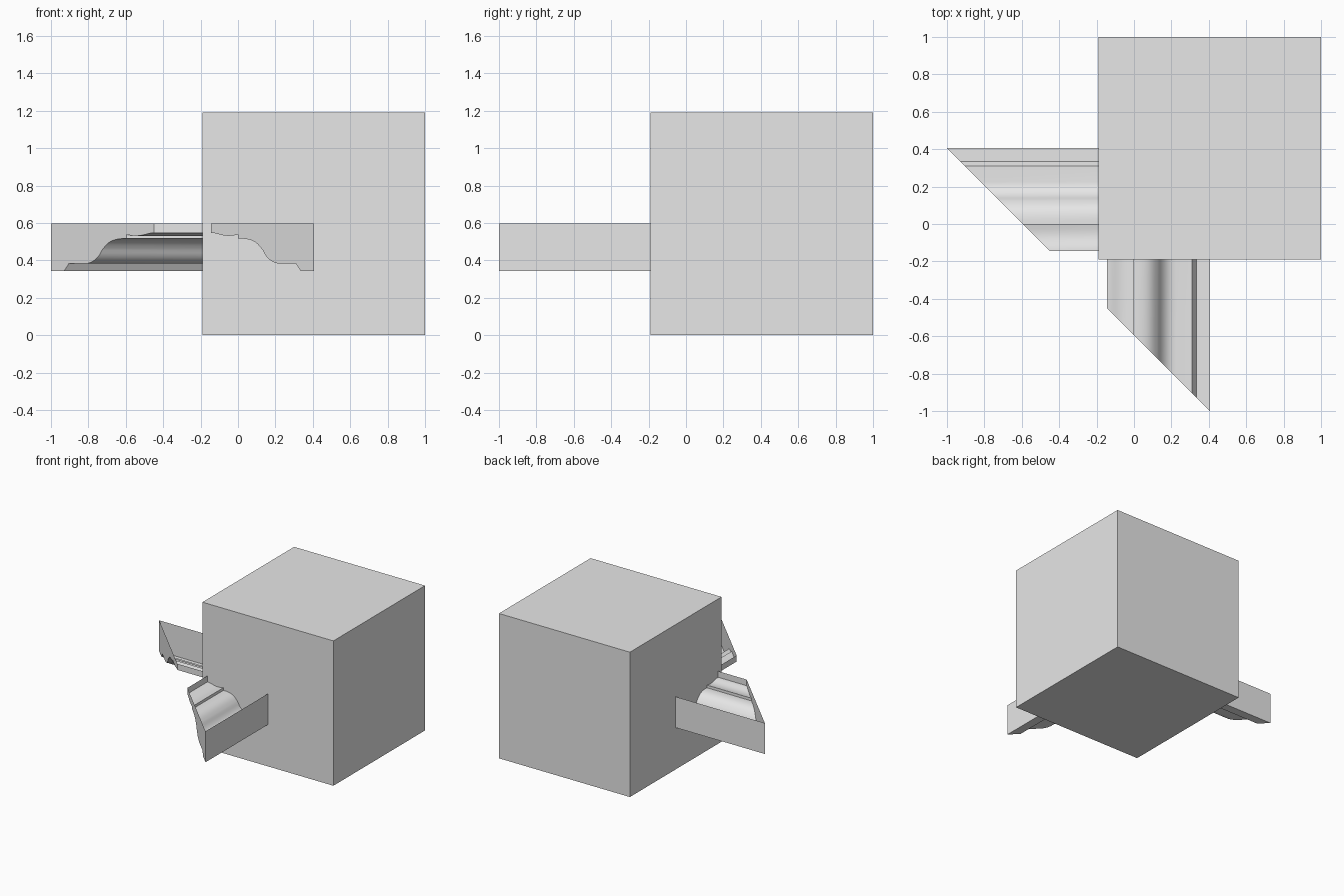
import bpy
import bmesh
import math
from mathutils import Vector
from mathutils.geometry import interpolate_bezier

if "Cube" in bpy.data.objects:
    bpy.data.objects.remove(bpy.data.objects["Cube"], do_unlink=True)

# Single plain grey
grey = bpy.data.materials.new("plain grey")
grey.use_nodes = True
colour = (0.8, 0.8, 0.8, 1)
grey.diffuse_color = colour
grey.node_tree.nodes["Principled BSDF"].inputs["Base Color"].default_value = colour

BLOCK_MIN, BLOCK_SIZE = -0.19, 1.19
MITRE = -0.595      # both mitres lie on x + y = MITRE


def finish(bm, name):
    mesh = bpy.data.meshes.new(name)
    bmesh.ops.recalc_face_normals(bm, faces=bm.faces)
    bm.to_mesh(mesh)
    bm.free()
    mesh.materials.append(grey)
    obj = bpy.data.objects.new(name, mesh)
    bpy.context.collection.objects.link(obj)
    return obj


def bezier(a, b, c, d, steps):
    points = [Vector((u, z, 0)) for u, z in (a, b, c, d)]
    return [(p.x, p.y) for p in interpolate_bezier(*points, steps)]


# Moulding section: inner lip, shallow cove, step, S-curve, fillet, outer wall
profile = [(-0.145, 0.597)]
profile += bezier((-0.145, 0.547), (-0.1, 0.548), (-0.08, 0.518), (0, 0.538), 9)
profile += bezier((0, 0.516), (0.085, 0.52), (0.105, 0.49), (0.132, 0.455), 10)
profile += bezier((0.132, 0.455), (0.155, 0.405), (0.185, 0.385), (0.225, 0.382), 10)[1:]
profile += [(0.31, 0.382), (0.335, 0.343), (0.405, 0.343), (0.405, 0.597)]


def moulding(name, swap):
    """Open-topped trough with a capped mitre, running into the block."""
    bm = bmesh.new()

    def ring(along):
        verts = []
        for u, z in profile:
            v = along(u)
            verts.append(bm.verts.new((v, u, z) if swap else (u, v, z)))
        return verts

    cut_end = ring(lambda u: MITRE - u)
    block_end = ring(lambda u: BLOCK_MIN + 0.01)
    for i in range(len(profile) - 1):
        bm.faces.new((cut_end[i], cut_end[i + 1], block_end[i + 1], block_end[i]))
    bm.faces.new(cut_end)
    obj = finish(bm, name)
    bpy.ops.object.select_all(action="DESELECT")
    obj.select_set(True)
    bpy.context.view_layer.objects.active = obj
    bpy.ops.object.shade_smooth_by_angle(angle=math.radians(28))


moulding("front_moulding", False)
moulding("side_moulding", True)

# Large block
bm = bmesh.new()
bmesh.ops.create_cube(bm, size=BLOCK_SIZE)
centre = BLOCK_MIN + BLOCK_SIZE / 2
bmesh.ops.translate(bm, verts=bm.verts, vec=(centre, centre, BLOCK_SIZE / 2))
finish(bm, "block")
